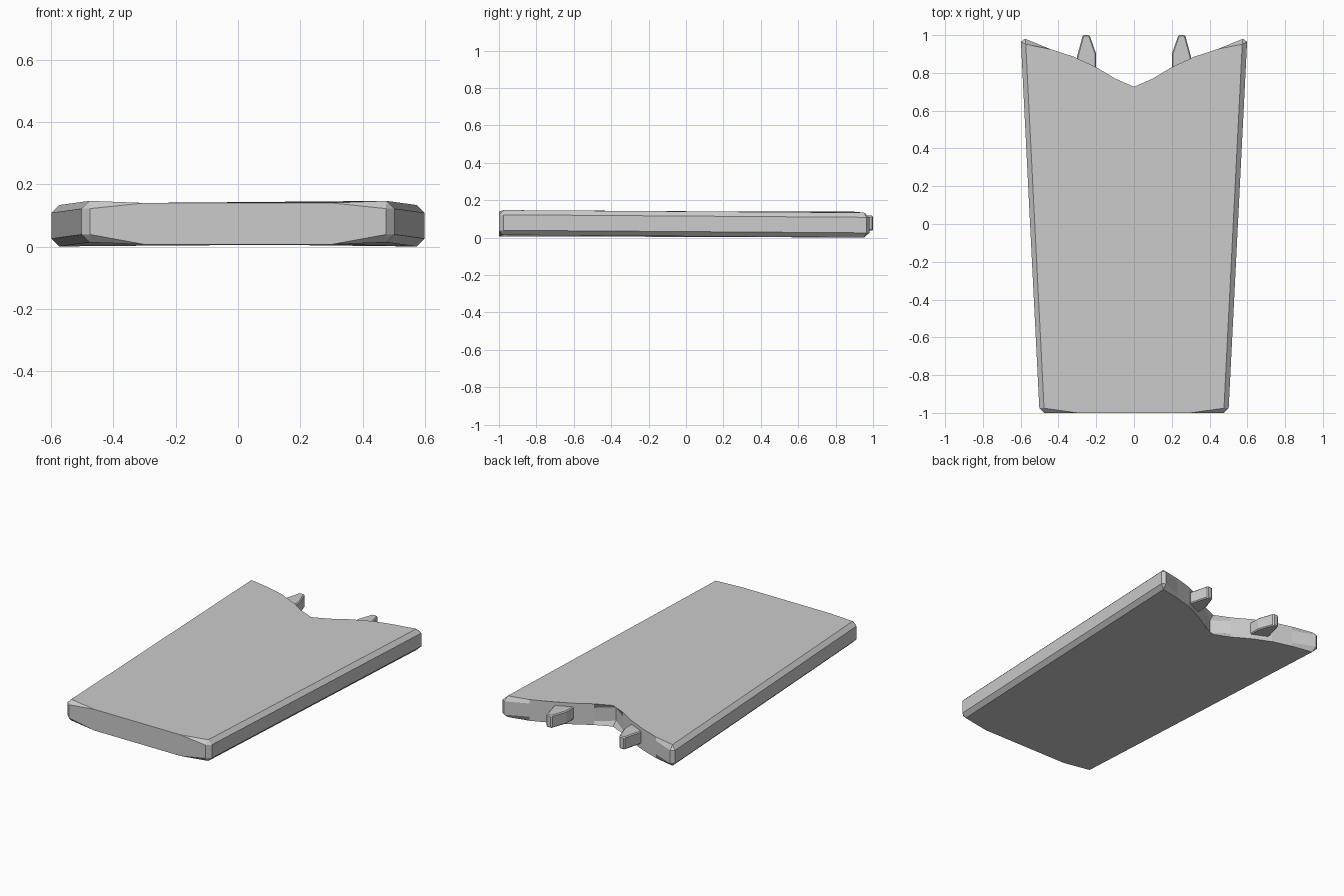
import bpy, bmesh

if "Cube" in bpy.data.objects:
    bpy.data.objects.remove(bpy.data.objects["Cube"])


def mirrored(half):
    """Close a right-hand outline by reflecting it across x = 0."""
    return half + [(-x, y) for x, y in reversed(half) if x > 1e-6]


def prism(name, outline, z0, z1, bevel, sharp_corners, warp=None):
    """Extrude an outline, chamfer its rims and the listed upright corners."""
    bm = bmesh.new()
    low = [bm.verts.new((x, y, z0)) for x, y in outline]
    high = [bm.verts.new((x, y, z1)) for x, y in outline]
    n = len(outline)
    bm.faces.new(low[::-1])
    bm.faces.new(high)
    for i in range(n):
        j = (i + 1) % n
        bm.faces.new((low[i], low[j], high[j], high[i]))
    edges = []
    for e in bm.edges:
        a, b = e.verts
        upright = abs(a.co.z - b.co.z) > 1e-5
        corner = any(abs(abs(a.co.x) - cx) < 1e-4 and abs(a.co.y - cy) < 1e-4
                     for cx, cy in sharp_corners)
        if not upright or corner:
            edges.append(e)
    bmesh.ops.bevel(bm, geom=edges, offset=bevel, segments=1,
                    profile=0.5, affect='EDGES')
    if warp:
        for v in bm.verts:
            v.co.z += warp(v.co)
    bmesh.ops.recalc_face_normals(bm, faces=bm.faces)
    mesh = bpy.data.meshes.new(name)
    bm.to_mesh(mesh)
    bm.free()
    obj = bpy.data.objects.new(name, mesh)
    bpy.context.collection.objects.link(obj)
    return obj


# Tapered plate with a curved notch, its long sides tilting very slightly
half = [(0.3, -1.0), (0.5, -1.0), (0.6, 0.99), (0.44, 0.925), (0.32, 0.886),
        (0.2, 0.83), (0.1, 0.77), (0.0, 0.695)]
prism("plate", mirrored(half), 0.007, 0.14, 0.025,
      [(0.5, -1.0), (0.6, 0.99)],
      lambda p: -0.007 * p.y * min(1, max(0, (abs(p.x) - 0.3) / 0.18)))

# Two pointed pegs projecting from the notch
for name, s in (("right_peg", 1), ("left_peg", -1)):
    peg = [(0.2, 0.79), (0.302, 0.84), (0.302, 0.885), (0.271, 1.0),
           (0.235, 1.0), (0.2, 0.9)]
    pts = [(s * x, y) for x, y in peg]
    prism(name, pts if s > 0 else pts[::-1], 0.037, 0.117, 0.006,
          [(0.271, 1.0), (0.235, 1.0)])
